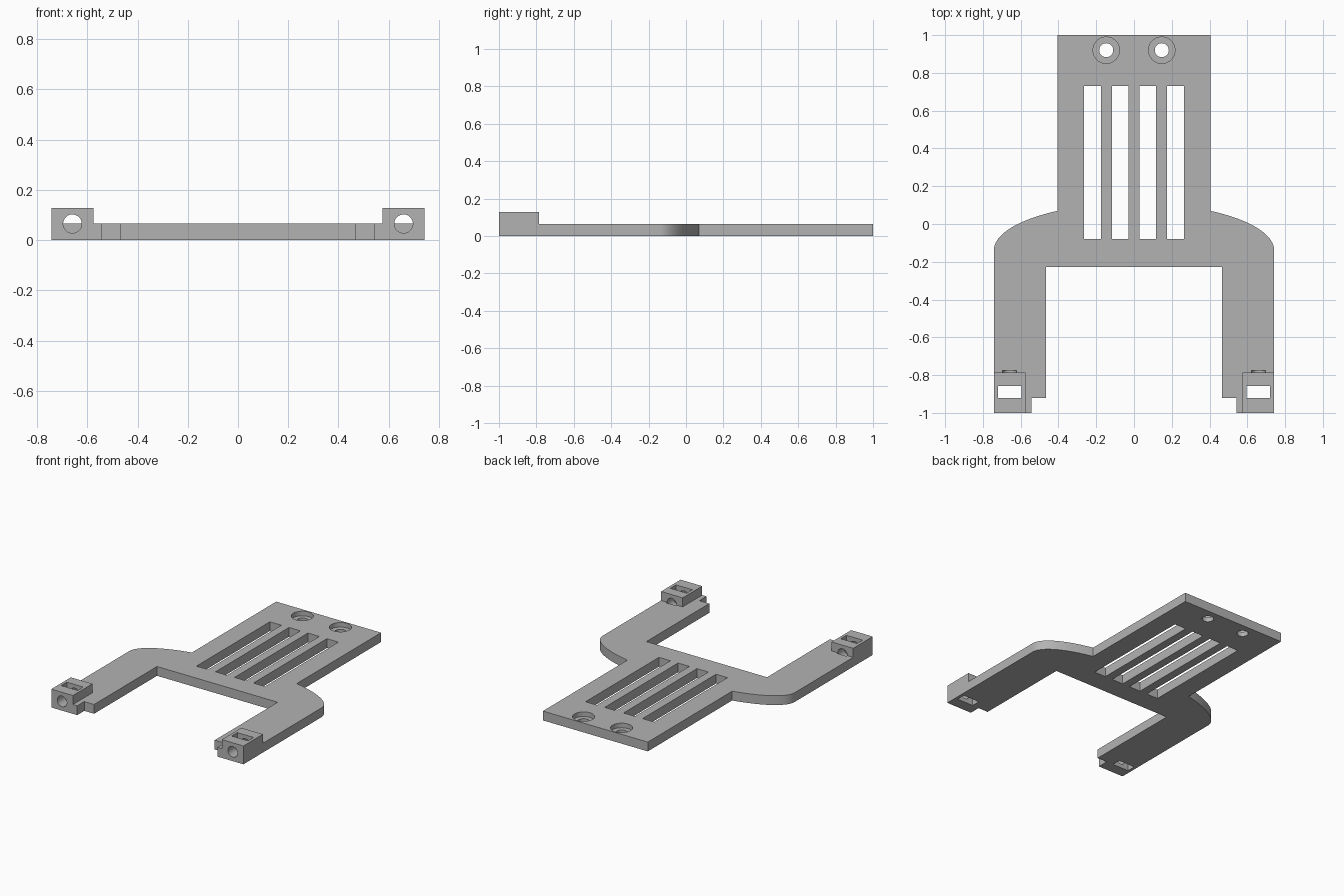
import bpy
import bmesh
from math import cos, sin, asin, pi
from mathutils import Matrix, Vector

if "Cube" in bpy.data.objects:
    bpy.data.objects.remove(bpy.data.objects["Cube"])

THICK = 0.065      # plate thickness
BLOCK_TOP = 0.128  # height of the hinge blocks
OUTER = 0.742      # half width across the arms
NECK = 0.405       # half width of the slotted panel

grey = bpy.data.materials.new("plain grey")
grey.use_nodes = True
grey.diffuse_color = (0.45, 0.45, 0.45, 1)
grey.node_tree.nodes["Principled BSDF"].inputs["Base Color"].default_value = grey.diffuse_color


def finish(name, bm):
    bmesh.ops.recalc_face_normals(bm, faces=bm.faces)
    mesh = bpy.data.meshes.new(name)
    bm.to_mesh(mesh)
    bm.free()
    mesh.materials.append(grey)
    obj = bpy.data.objects.new(name, mesh)
    bpy.context.collection.objects.link(obj)
    return obj


def box(name, x, y, z):
    bm = bmesh.new()
    bmesh.ops.create_cube(bm, size=1)
    for v in bm.verts:
        v.co = Vector([(r[0] + r[1]) / 2 + c * (r[1] - r[0]) for c, r in zip(v.co, (x, y, z))])
    return finish(name, bm)


def cylinder(name, centre, radius, depth, axis="Z"):
    bm = bmesh.new()
    turn = Matrix.Rotation(pi / 2 if axis == "Y" else 0, 4, "X")
    bmesh.ops.create_cone(bm, cap_ends=True, segments=48, radius1=radius, radius2=radius,
                          depth=depth, matrix=Matrix.Translation(centre) @ turn)
    return finish(name, bm)


def combine(body, tool, operation):
    tool.hide_render = True
    mod = body.modifiers.new(operation.lower(), "BOOLEAN")
    mod.operation, mod.object, mod.solver = operation, tool, "EXACT"
    bpy.context.view_layer.objects.active = body
    bpy.ops.object.modifier_apply(modifier=mod.name)
    bpy.data.objects.remove(tool)


# Plate outline: right half, with an elliptical shoulder, then mirrored
start = asin(NECK / OUTER)
shoulder = []
for i in range(25):
    a = start + (pi / 2 - start) * i / 24
    shoulder.append((OUTER * sin(a), -0.14 + 0.25 * cos(a)))
half = [(NECK, 1)] + shoulder + [(OUTER, -1), (0.542, -1), (0.542, -0.922),
                                 (0.466, -0.922), (0.466, -0.228)]
outline = half + [(-x, y) for x, y in reversed(half)]
bm = bmesh.new()
face = bm.faces.new([bm.verts.new((x, y, 0)) for x, y in outline])
raised = bmesh.ops.extrude_face_region(bm, geom=[face])["geom"]
bmesh.ops.translate(bm, vec=(0, 0, THICK),
                    verts=[g for g in raised if isinstance(g, bmesh.types.BMVert)])
plate = finish("bracket_plate", bm)

for side in (-1, 1):
    def span(a, b):
        return sorted((side * a, side * b))

    # Hinge block on the arm tip
    combine(plate, box("hinge_block", span(0.575, OUTER), (-1, -0.785), (0.02, BLOCK_TOP)), "UNION")
    # Ventilation slots
    for a, b in ((0.029, 0.117), (0.176, 0.265)):
        combine(plate, box("slot_cutter", span(a, b), (-0.08, 0.73), (-0.1, 0.2)), "DIFFERENCE")
    # Counterbored screw hole
    combine(plate, cylinder("screw_cutter", (side * 0.147, 0.92, 0), 0.037, 0.4), "DIFFERENCE")
    combine(plate, cylinder("counterbore_cutter", (side * 0.147, 0.92, 0.133), 0.07, 0.2), "DIFFERENCE")
    # Pin bore along the arm and the nut window through the block
    combine(plate, cylinder("bore_cutter", (side * 0.659, -0.9, THICK), 0.037, 0.25, "Y"), "DIFFERENCE")
    combine(plate, box("window_cutter", span(0.595, 0.721), (-0.92, -0.858), (-0.1, 0.2)), "DIFFERENCE")

# Smooth curves, crisp edges
bpy.ops.object.select_all(action="DESELECT")
plate.select_set(True)
bpy.context.view_layer.objects.active = plate
bpy.ops.object.shade_smooth_by_angle(angle=pi / 6)
